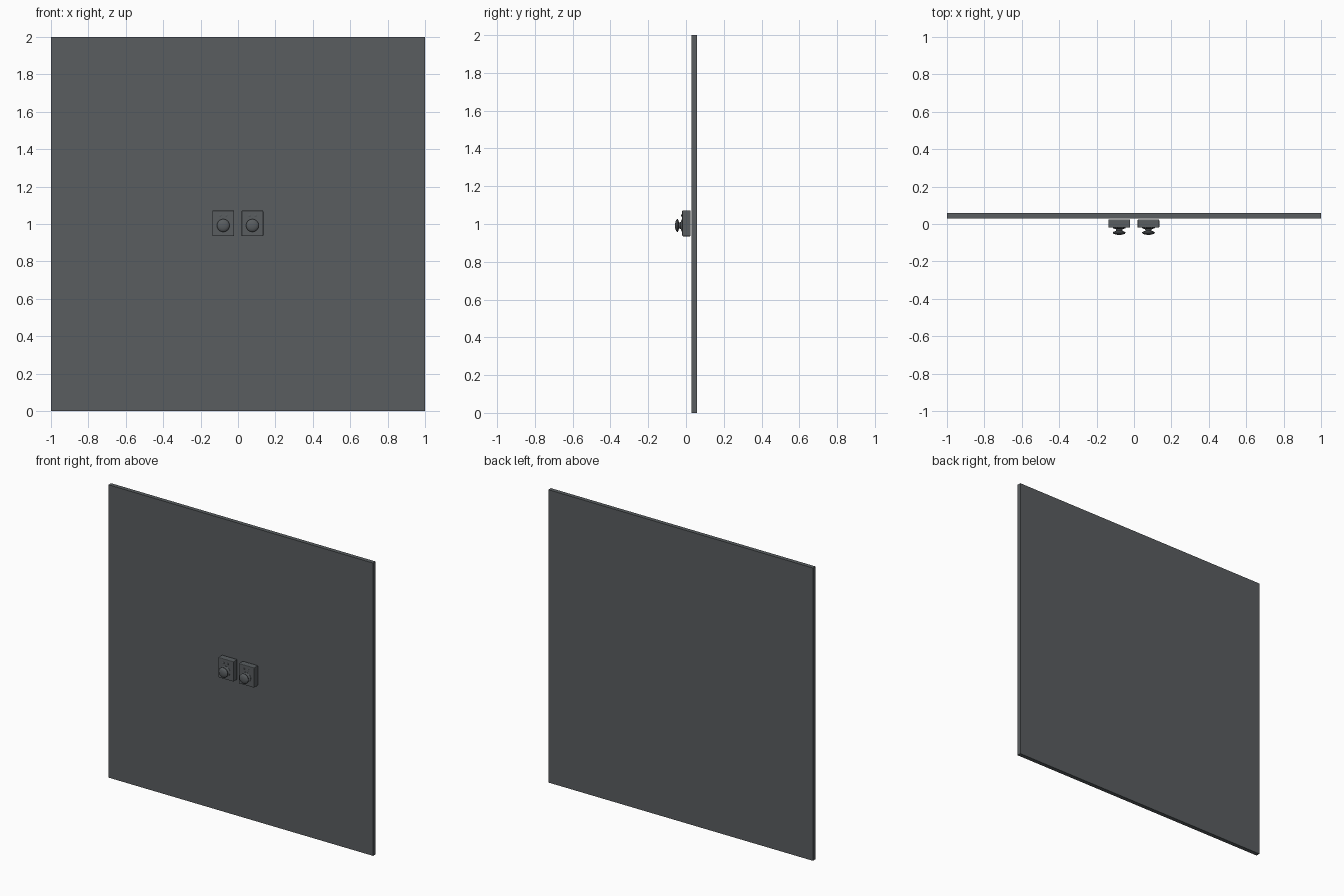
import bpy, bmesh, math
from mathutils import Matrix

if "Cube" in bpy.data.objects:
    bpy.data.objects.remove(bpy.data.objects["Cube"])

grey = bpy.data.materials.new("slate grey")
grey.diffuse_color = (0.10, 0.11, 0.117, 1)
grey.use_nodes = True
grey.node_tree.nodes["Principled BSDF"].inputs["Base Color"].default_value = grey.diffuse_color


def finish(name, bm, smooth=False, bevel=0.0):
    bmesh.ops.recalc_face_normals(bm, faces=bm.faces)
    me = bpy.data.meshes.new(name)
    bm.to_mesh(me)
    bm.free()
    me.materials.append(grey)
    ob = bpy.data.objects.new(name, me)
    bpy.context.collection.objects.link(ob)
    if bevel:
        mod = ob.modifiers.new("Bevel", 'BEVEL')
        mod.width, mod.segments = bevel, 2
    if smooth:
        bpy.context.view_layer.objects.active = ob
        ob.select_set(True)
        bpy.ops.object.shade_smooth_by_angle(angle=math.radians(40))
        ob.select_set(False)
    return ob


def box(name, x, y, z, bevel=0.0):
    """Box from (min, max) pairs."""
    bm = bmesh.new()
    size = [b - a for a, b in (x, y, z)]
    mid = [(a + b) / 2 for a, b in (x, y, z)]
    bmesh.ops.create_cube(bm, size=1, matrix=Matrix.Translation(mid) @ Matrix.Diagonal((*size, 1)))
    return finish(name, bm, bevel=bevel)


def lathe(name, cx, cz, profile, sides=32):
    """Turn (radius, y) points around an axis running front to back."""
    bm = bmesh.new()
    rings = []
    for r, y in profile:
        angles = [2 * math.pi * i / sides for i in range(sides)]
        rings.append([bm.verts.new((cx + r * math.cos(a), y, cz + r * math.sin(a))) for a in angles])
    for a, b in zip(rings, rings[1:]):
        for i in range(sides):
            j = (i + 1) % sides
            bm.faces.new((a[i], a[j], b[j], b[i]))
    bm.faces.new(rings[0])
    bm.faces.new(rings[-1])
    return finish(name, bm, smooth=True)


# Door panel
box("door_panel", (-1, 1), (0.03, 0.058), (0, 2))

# Flared base, thin neck and domed cap of a knob
knob = [(0.034, -0.018), (0.034, -0.022), (0.027, -0.025), (0.018, -0.028),
        (0.016, -0.036), (0.024, -0.039), (0.033, -0.043), (0.034, -0.047),
        (0.030, -0.052), (0.020, -0.056), (0.008, -0.058)]

for side, cx in (("left", -0.079), ("right", 0.077)):
    # Lock housing
    box(side + "_lock_box", (cx - 0.058, cx + 0.058), (-0.02, 0.024), (0.935, 1.072), bevel=0.004)
    lathe(side + "_knob", cx, 0.992, knob)
    # Small studs above the knob
    for i, dx in enumerate((-0.016, 0.016)):
        lathe(f"{side}_stud_{i + 1}", cx + dx, 1.045,
              [(0.006, -0.018), (0.006, -0.024), (0.003, -0.026)], 12)
